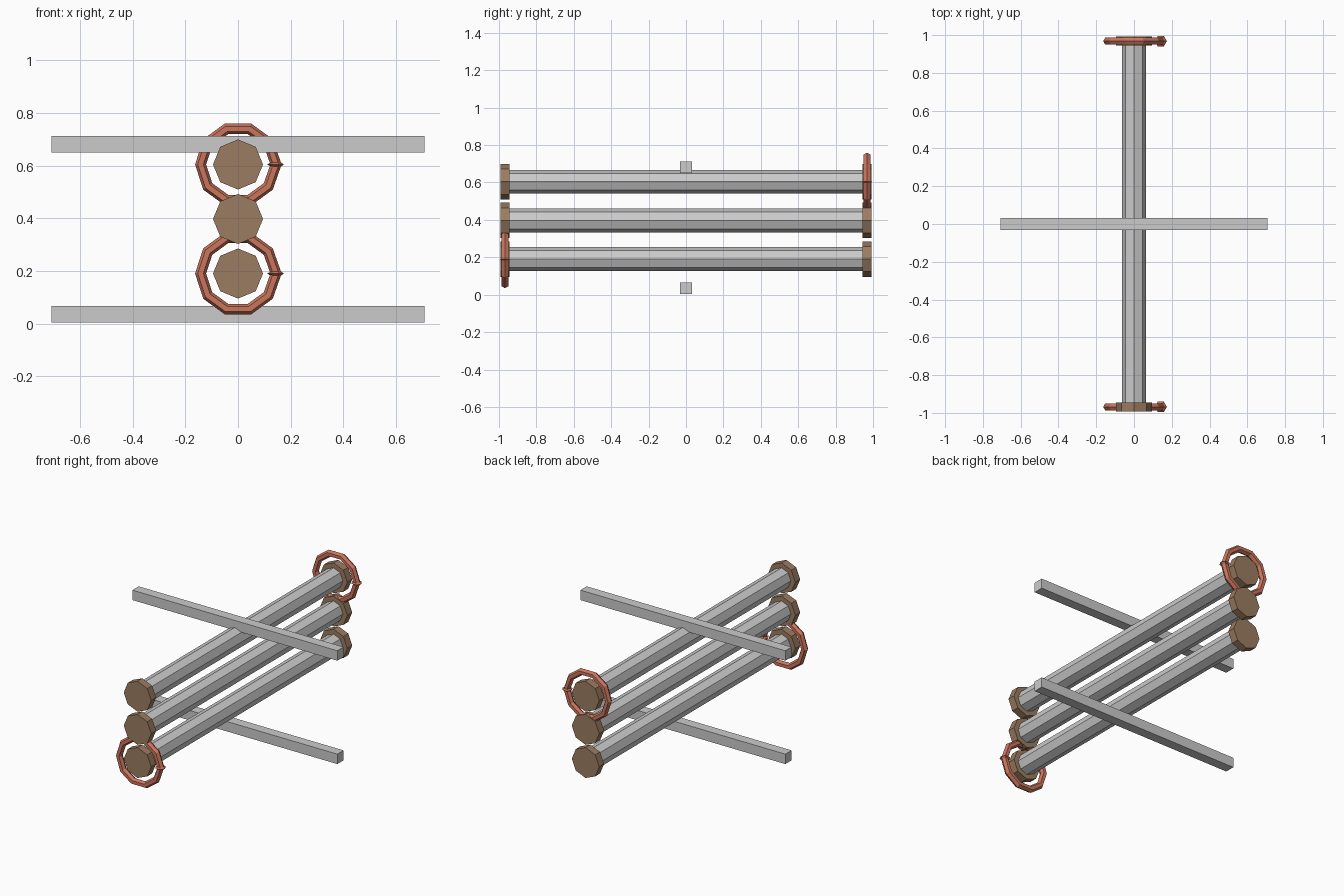
import bpy, bmesh, math
from mathutils import Vector

if "Cube" in bpy.data.objects:
    bpy.data.objects.remove(bpy.data.objects["Cube"])


def material(name, color):
    m = bpy.data.materials.new(name)
    m.diffuse_color = color
    m.use_nodes = True
    m.node_tree.nodes["Principled BSDF"].inputs["Base Color"].default_value = m.diffuse_color
    return m


WOOD = material("brown", (0.33, 0.20, 0.12, 1))
COPPER = material("copper", (0.60, 0.18, 0.11, 1))


def finish(name, bm, mat=None):
    bmesh.ops.recalc_face_normals(bm, faces=bm.faces)
    me = bpy.data.meshes.new(name)
    bm.to_mesh(me)
    bm.free()
    ob = bpy.data.objects.new(name, me)
    bpy.context.collection.objects.link(ob)
    if mat:
        me.materials.append(mat)
    return ob


def cylinder_y(name, r, length, y, z, mat=None):
    bpy.ops.mesh.primitive_cylinder_add(vertices=8, radius=r, depth=length,
                                        location=(0, y, z), rotation=(math.pi / 2, 0, 0))
    ob = bpy.context.object
    ob.name = name
    if mat:
        ob.data.materials.append(mat)


def cross_bar(name, z):
    bm = bmesh.new()
    bmesh.ops.create_cube(bm, size=1)
    bmesh.ops.scale(bm, vec=(1.416, 0.062, 0.062), verts=bm.verts)
    finish(name, bm).location = (0, 0, z)


def ring(name, y, z, major=0.142, minor=0.021, segs=10, sides=6):
    # swept ring with a thin flared collar at the seam
    stations = [(2 * math.pi * i / segs, minor) for i in range(1, segs)]
    stations += [(-0.05, minor), (0, 0.032), (0.05, minor)]
    bm = bmesh.new()
    loops = []
    for a, r in stations:
        out = Vector((math.cos(a), 0, math.sin(a)))
        loops.append([bm.verts.new(out * (major + r * math.cos(t)) + Vector((0, r * math.sin(t), 0)))
                      for t in (2 * math.pi * k / sides for k in range(sides))])
    for i, a in enumerate(loops):
        b = loops[(i + 1) % len(loops)]
        for k in range(sides):
            n = (k + 1) % sides
            bm.faces.new((a[k], a[n], b[n], b[k]))
    finish(name, bm, COPPER).location = (0, y, z)


# three stacked rods with end caps
for level, z in (("lower", 0.19), ("middle", 0.397), ("upper", 0.604)):
    cylinder_y(level + "_rod", 0.064, 1.94, 0, z)
    for side, y in (("front", -0.968), ("back", 0.968)):
        cylinder_y(f"{level}_{side}_cap", 0.095, 0.048, y, z, WOOD)

# cross bars above and below
cross_bar("lower_cross_bar", 0.035)
cross_bar("upper_cross_bar", 0.681)

# rings around two opposite ends
ring("lower_front_ring", -0.968, 0.19)
ring("upper_back_ring", 0.968, 0.604)
